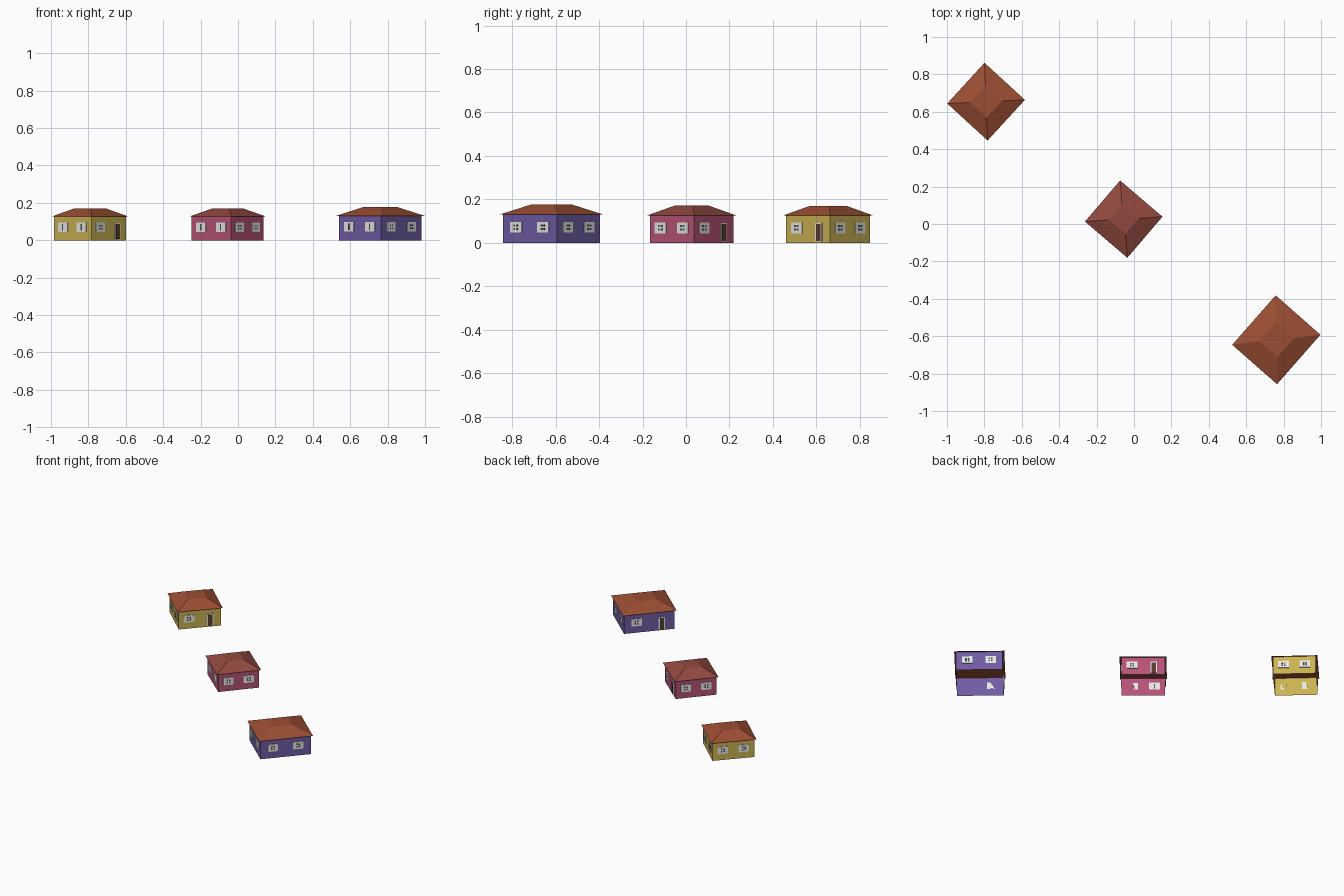
import bpy, bmesh, math
from mathutils import Matrix, Vector

cube = bpy.data.objects.get("Cube")
if cube:
    bpy.data.objects.remove(cube, do_unlink=True)


def material(name, rgb):
    m = bpy.data.materials.new(name)
    m.use_nodes = True
    m.diffuse_color = (*rgb, 1)
    m.node_tree.nodes["Principled BSDF"].inputs["Base Color"].default_value = (*rgb, 1)
    return m


YELLOW = material("yellow wall", (0.60, 0.45, 0.085))
PINK = material("pink wall", (0.47, 0.087, 0.19))
PURPLE = material("purple wall", (0.16, 0.107, 0.37))
ORANGE_TILE = material("orange roof tile", (0.33, 0.075, 0.033))
RED_TILE = material("red roof tile", (0.28, 0.066, 0.05))
WHITE = material("white frame", (0.80, 0.80, 0.78))
GLASS = material("dark glass", (0.07, 0.07, 0.07))
WOOD = material("brown door", (0.11, 0.045, 0.025))


def add_object(name, bm, mat, matrix):
    mesh = bpy.data.meshes.new(name)
    bm.to_mesh(mesh)
    bm.free()
    mesh.materials.append(mat)
    ob = bpy.data.objects.new(name, mesh)
    ob.matrix_world = matrix
    bpy.context.collection.objects.link(ob)
    return ob


def prism(base, top, z0, z1, open_bottom=False):
    """Four-sided block from a base rectangle to a top rectangle."""
    bm = bmesh.new()
    bmesh.ops.create_cube(bm, size=1)
    for v in bm.verts:
        sx, sy = (top if v.co.z > 0 else base)
        v.co = (v.co.x * sx, v.co.y * sy, z1 if v.co.z > 0 else z0)
    if open_bottom:
        bm.normal_update()
        flat = [f for f in bm.faces if abs(f.normal.z) > 0.9]
        bmesh.ops.delete(bm, geom=flat, context='FACES_ONLY')
    return bm


def plates(name, rects, depth, mat, matrix):
    """Thin plates on a wall; each rect is centre x, centre z, width, height."""
    bm = bmesh.new()
    for x, z, w, h in rects:
        place = Matrix.Translation((x, -depth / 2, z)) @ Matrix.Diagonal((w, depth, h, 1))
        bmesh.ops.create_cube(bm, size=1, matrix=place)
    add_object(name, bm, mat, matrix)


def window(name, x, z, style, wall):
    plates(name + "_frame", [(x, z, 0.068, 0.05)], 0.004, WHITE, wall)
    if style == "bar":
        panes = [(x, z, 0.008, 0.034)]
    else:
        panes = [(x + i * 0.008, z + j * 0.008, 0.010, 0.010)
                 for i in (-1, 1) for j in (-1, 1)]
    plates(name + "_panes", panes, 0.005, GLASS, wall)


def door(name, x, wall):
    plates(name + "_frame", [(x, 0.05, 0.042, 0.085)], 0.004, WHITE, wall)
    plates(name + "_leaf", [(x, 0.047, 0.028, 0.078)], 0.006, WOOD, wall)


def house(name, centre, angle, size, roof_top, eave, ridge, wall_mat, roof_mat, door_side):
    w, d = size
    frame = Matrix.Translation((*centre, 0)) @ Matrix.Rotation(math.radians(angle), 4, 'Z')
    add_object(name + "_walls", prism(size, size, 0, eave, True), wall_mat, frame)
    over = (w + 0.021, d + 0.021)
    add_object(name + "_roof", prism(over, roof_top, eave, ridge), roof_mat, frame)
    # Openings, two on each wall
    for side in range(4):
        length, reach = (w, d) if side % 2 == 0 else (d, w)
        wall = (frame @ Matrix.Rotation(side * math.pi / 2, 4, 'Z')
                @ Matrix.Translation((0, -reach / 2, 0)))
        style = "bar" if side == 0 else "panes"
        tag = f"{name}_side{side + 1}"
        z = eave * 0.55
        window(tag + "_left_window", -0.255 * length, z, style, wall)
        if side == door_side:
            door(tag + "_door", 0.245 * length, wall)
        else:
            window(tag + "_right_window", 0.245 * length, z, style, wall)


house("yellow_house", (-0.791, 0.654), -42.5, (0.272, 0.274), (0.12, 0.122),
      0.126, 0.170, YELLOW, ORANGE_TILE, 1)
house("pink_house", (-0.055, 0.026), -40.5, (0.277, 0.268), (0.117, 0.11),
      0.126, 0.171, PINK, RED_TILE, 2)
house("purple_house", (0.761, -0.619), -41.3, (0.298, 0.331), (0.13, 0.132),
      0.131, 0.177, PURPLE, ORANGE_TILE, 3)
